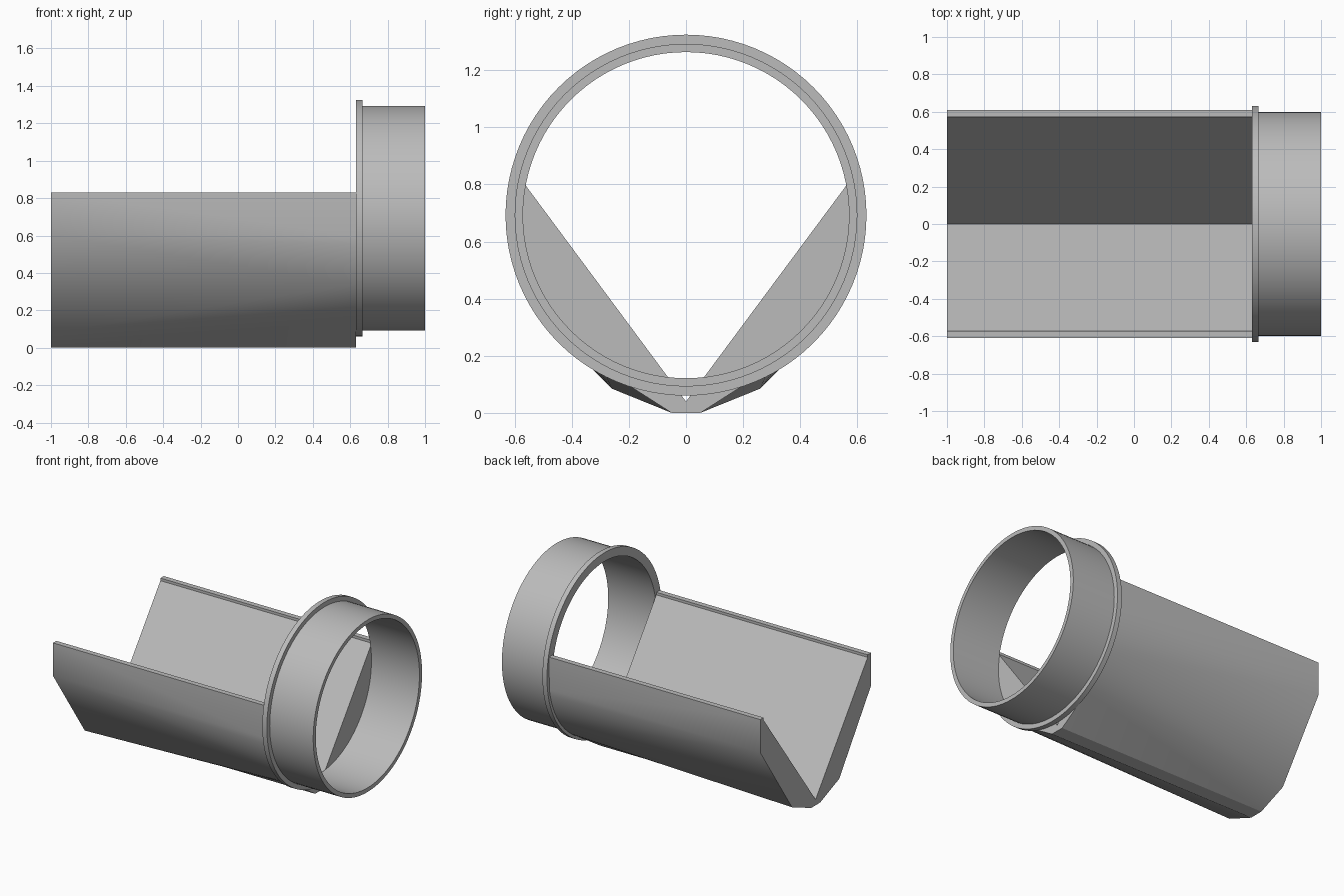
import bpy, bmesh, math
from math import sin, cos, radians

if "Cube" in bpy.data.objects:
    bpy.data.objects.remove(bpy.data.objects["Cube"])

grey = bpy.data.materials.new("light_grey")
grey.diffuse_color = (0.5, 0.5, 0.5, 1)
grey.use_nodes = True
grey.node_tree.nodes["Principled BSDF"].inputs["Base Color"].default_value = grey.diffuse_color

AXIS_Z = 0.6925          # height of the pipe axis
X0, X1 = -1.0, 0.63      # trough ends


def finish(name, bm):
    bmesh.ops.recalc_face_normals(bm, faces=bm.faces)
    me = bpy.data.meshes.new(name)
    bm.to_mesh(me)
    bm.free()
    ob = bpy.data.objects.new(name, me)
    bpy.context.collection.objects.link(ob)
    me.materials.append(grey)
    bpy.ops.object.select_all(action='DESELECT')
    ob.select_set(True)
    bpy.context.view_layer.objects.active = ob
    bpy.ops.object.shade_smooth_by_angle(angle=radians(30))
    return ob


def lathe(name, profile, n=96):
    """Revolve a closed (x, radius) profile about the pipe axis."""
    bm = bmesh.new()
    rings = [[bm.verts.new((x, r * cos(math.tau * i / n), AXIS_Z + r * sin(math.tau * i / n)))
              for x, r in profile] for i in range(n)]
    m = len(profile)
    for i in range(n):
        a, b = rings[i], rings[(i + 1) % n]
        for j in range(m):
            k = (j + 1) % m
            bm.faces.new((a[j], a[k], b[k], b[j]))
    return finish(name, bm)


# Pipe collar with its raised flange, one revolved section
lathe("pipe_collar", [(0.63, 0.571), (1.0, 0.571), (1.0, 0.60),
                      (0.665, 0.60), (0.665, 0.632), (0.63, 0.632)])

# Trough: V channel whose outside lofts from a flat-sided end to a round end
bm = bmesh.new()


def row(x, pts):
    return [bm.verts.new((x, y, z)) for y, z in pts]


inside = [(0, 0.04), (0.573, 0.812), (0.573, 0.83), (0.61, 0.83)]
keel = [(0.05, 0), (0, 0)]
N, R = 12, 0.612
arc = []
for i in range(N + 1):
    t = radians(8.7 + (61.7 - 8.7) * i / N)
    arc.append((R * cos(t), AXIS_Z - R * sin(t)))

in0, in1 = row(X0, inside), row(X1, inside)
side0, side1 = row(X0, [(0.61, 0.6), (0.26, 0.085)]), row(X1, arc)
keel0, keel1 = row(X0, keel), row(X1, keel)

# Inner wall, lip, rim and upright outer band
a, b = in0 + side0[:1], in1 + side1[:1]
for j in range(len(a) - 1):
    bm.faces.new((a[j], a[j + 1], b[j + 1], b[j]))
# Two fans of triangles joined by one large flat triangle
mid = N // 2
for j in range(N):
    bm.faces.new((side0[0 if j < mid else 1], side1[j + 1], side1[j]))
bm.faces.new((side0[0], side0[1], side1[mid]))
# Chamfer and keel
a, b = [side0[1]] + keel0, [side1[-1]] + keel1
bm.faces.new((a[0], a[1], b[0]))
bm.faces.new((a[1], b[1], b[0]))
bm.faces.new((a[1], a[2], b[2], b[1]))
# End caps
bm.faces.new(in0 + side0 + keel0)
bm.faces.new(in1 + side1 + keel1)

# Other half by mirroring, welded along the middle
bmesh.ops.mirror(bm, geom=bm.verts[:] + bm.edges[:] + bm.faces[:], axis='Y', merge_dist=0.0005)
bmesh.ops.triangulate(bm, faces=[f for f in bm.faces if len(f.verts) > 4])
finish("trough", bm)
